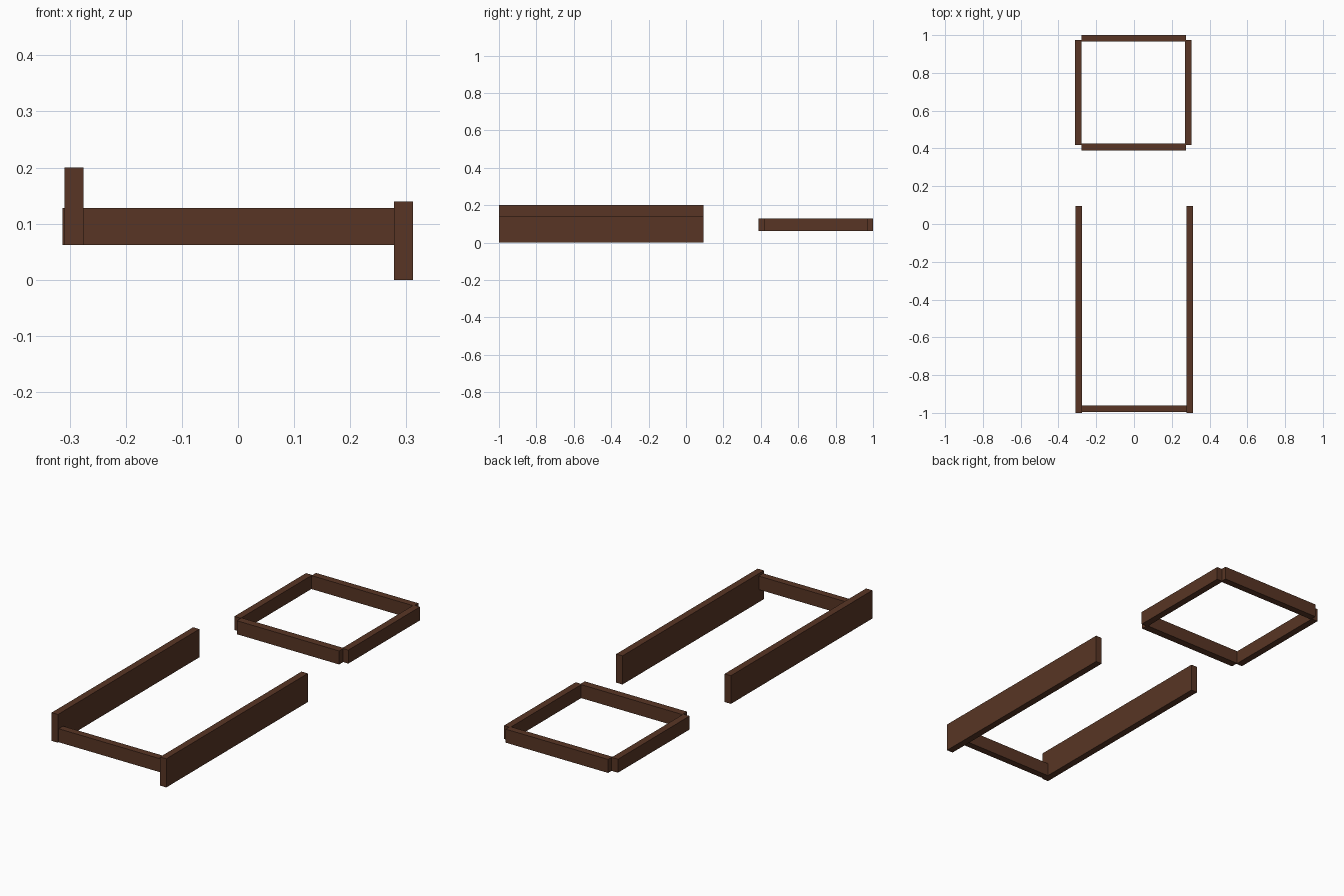
import bpy

if "Cube" in bpy.data.objects:
    bpy.data.objects.remove(bpy.data.objects["Cube"])

wood = bpy.data.materials.new("dark brown wood")
wood.diffuse_color = (0.098, 0.036, 0.018, 1)
wood.use_nodes = True
wood.node_tree.nodes["Principled BSDF"].inputs["Base Color"].default_value = wood.diffuse_color


def board(name, x, y, z):
    """Box board spanning the given (min, max) ranges."""
    bpy.ops.mesh.primitive_cube_add(size=1, location=[(a + b) / 2 for a, b in (x, y, z)])
    ob = bpy.context.object
    ob.name = name
    ob.scale = [b - a for a, b in (x, y, z)]
    bpy.ops.object.transform_apply(location=False, rotation=False, scale=True)
    ob.data.materials.append(wood)
    return ob


T = 0.034                 # board thickness
RAIL_Z = (0.062, 0.128)   # height of the narrow rails

# Long side boards, set at different heights, with a front cross rail
board("left_side_board", (-0.309, -0.309 + T), (-1.0, 0.094), (0.062, 0.2))
board("right_side_board", (0.278, 0.278 + T), (-1.0, 0.094), (0.0, 0.14))
board("front_cross_rail", (-0.275, 0.278), (-0.994, -0.994 + T), RAIL_Z)

# Separate square frame at the back
board("frame_left_rail", (-0.313, -0.313 + T), (0.419, 0.973), RAIL_Z)
board("frame_right_rail", (0.27, 0.27 + T), (0.419, 0.973), RAIL_Z)
board("frame_front_rail", (-0.278, 0.276), (0.388, 0.388 + T + 0.003), RAIL_Z)
board("frame_back_rail", (-0.278, 0.276), (1.0 - T, 1.0), RAIL_Z)
